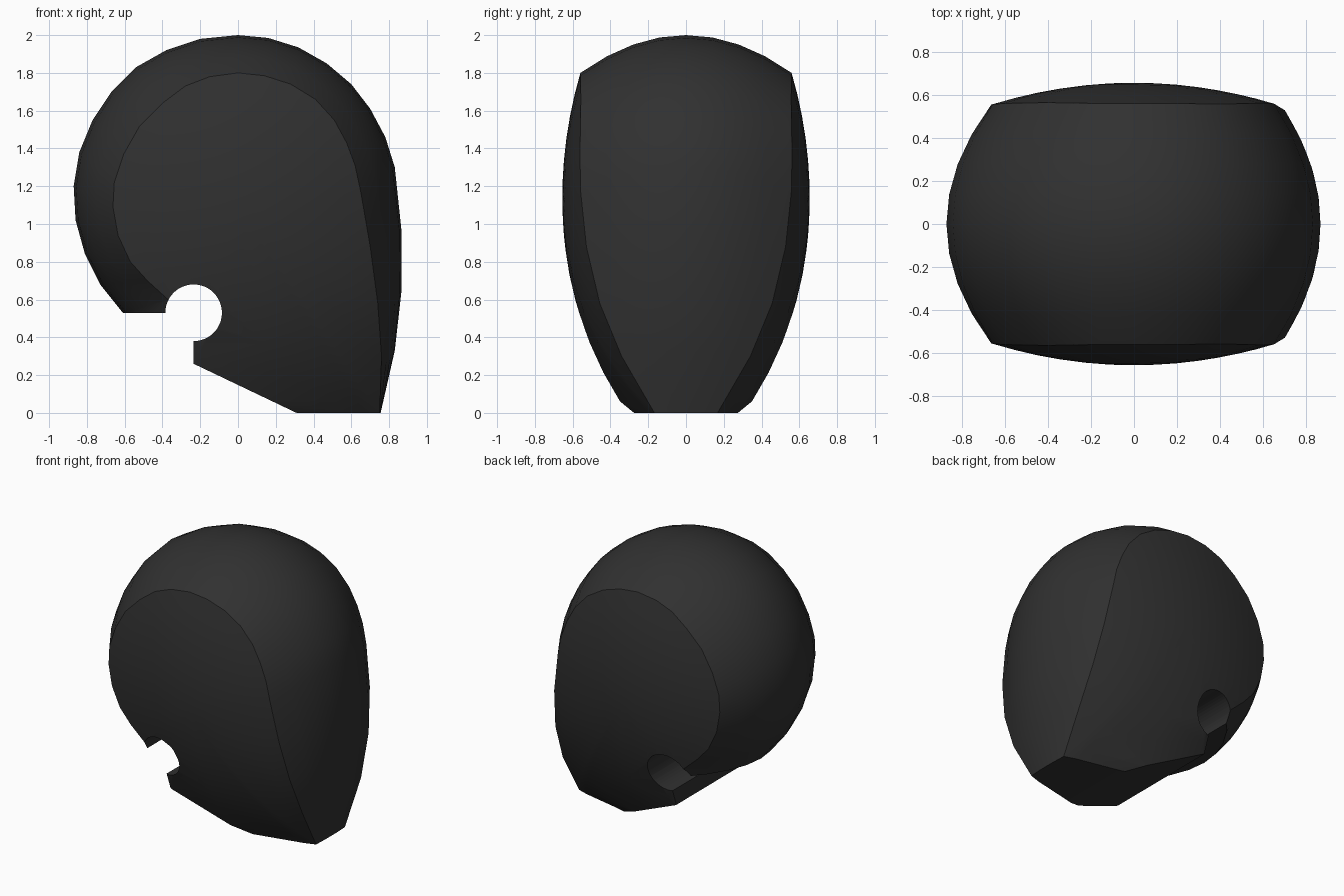
import bpy, bmesh, math

cube = bpy.data.objects.get("Cube")
if cube:
    bpy.data.objects.remove(cube, do_unlink=True)

mat = bpy.data.materials.new("charcoal black")
mat.use_nodes = True
COLOUR = (0.03, 0.03, 0.03, 1)
mat.diffuse_color = COLOUR
mat.node_tree.nodes["Principled BSDF"].inputs["Base Color"].default_value = COLOUR

# Stations around the head: side crease (x, z) paired with centre-line rim (x, z)
CREASE = [(0, 1.8), (.14, 1.785), (.28, 1.74), (.41, 1.66), (.51, 1.55), (.575, 1.43),
          (.62, 1.31), (.65, 1.17), (.70, .88), (.74, .58), (.76, .3), (.75, 0),
          (.73, -.1), (.2, -.1), (-.3, .05), (-.33, .42), (-.37, .6), (-.48, .70),
          (-.57, .80), (-.635, .94), (-.662, 1.09), (-.655, 1.22), (-.605, 1.37),
          (-.52, 1.52), (-.40, 1.64), (-.28, 1.73), (-.15, 1.78)]
RIM = [(0, 2), (.16, 1.985), (.32, 1.935), (.47, 1.85), (.6, 1.74), (.7, 1.61),
       (.78, 1.46), (.83, 1.3), (.865, .97), (.865, .64), (.83, .33), (.755, 0),
       (.73, -.1), (.2, -.12), (-.4, .05), (-.53, .40), (-.61, .53), (-.73, .68),
       (-.81, .84), (-.86, 1.02), (-.87, 1.2), (-.84, 1.38), (-.77, 1.55),
       (-.67, 1.7), (-.54, 1.83), (-.38, 1.92), (-.2, 1.98)]
CENTRE = (0.06, 1.0)
STRIPS, RINGS = 8, 7


def half_width(x, z):
    """Bulge of the side face, tapering towards the chin."""
    d = 1.14 - z
    y = .655 - .22 * d * d - (.03 * d ** 4 if d > 0 else 0)
    return y - (.23 + .065 * max(0, .6 - z)) * x * x


def bridge(bm, a, b):
    n = len(a)
    return [bm.faces.new((a[i], a[(i + 1) % n], b[(i + 1) % n], b[i])) for i in range(n)]


# Head shell: rounded rim band, then concentric rings for each bulging side
bm = bmesh.new()
band = []
for k in range(STRIPS + 1):
    t = 2 * k / STRIPS - 1
    band.append([bm.verts.new((rx + (cx - rx) * t * t, t * half_width(cx, cz),
                               rz + (cz - rz) * t * t))
                 for (cx, cz), (rx, rz) in zip(CREASE, RIM)])
for a, b in zip(band, band[1:]):
    bridge(bm, a, b)
for side, ring in ((-1, band[0]), (1, band[-1])):
    for i in range(len(ring)):
        bm.edges.get((ring[i], ring[(i + 1) % len(ring)])).smooth = False
    for k in range(1, RINGS):
        s = 1 - k / RINGS
        inner = []
        for cx, cz in CREASE:
            x, z = CENTRE[0] + (cx - CENTRE[0]) * s, CENTRE[1] + (cz - CENTRE[1]) * s
            inner.append(bm.verts.new((x, side * half_width(x, z), z)))
        bridge(bm, ring, inner)
        ring = inner
    tip = bm.verts.new((CENTRE[0], side * half_width(*CENTRE), CENTRE[1]))
    for i in range(len(ring)):
        bm.faces.new((ring[i], ring[(i + 1) % len(ring)], tip))
bmesh.ops.recalc_face_normals(bm, faces=bm.faces)
mesh = bpy.data.meshes.new("head_shell")
bm.to_mesh(mesh)
bm.free()
head = bpy.data.objects.new("head_shell", mesh)
bpy.context.collection.objects.link(head)
mesh.materials.append(mat)

# Cutter: jaw underside, nape and the round neck notch
outline = [(-.235, .26), (.31, 0), (1.2, 0), (1.2, -.5), (-1.2, -.5), (-1.2, .53)]
for i in range(37):
    a = math.radians(180 - 270 * i / 36)
    outline.append((-.235 + .15 * math.cos(a), .53 + .15 * math.sin(a)))
bm = bmesh.new()
face = bm.faces.new([bm.verts.new((x, -1, z)) for x, z in outline])
extruded = bmesh.ops.extrude_face_region(bm, geom=[face])["geom"]
bmesh.ops.translate(bm, vec=(0, 2, 0),
                    verts=[v for v in extruded if isinstance(v, bmesh.types.BMVert)])
bmesh.ops.recalc_face_normals(bm, faces=bm.faces)
cut_mesh = bpy.data.meshes.new("neck_cutter")
bm.to_mesh(cut_mesh)
bm.free()
cut_mesh.materials.append(mat)
cutter = bpy.data.objects.new("neck_cutter", cut_mesh)
bpy.context.collection.objects.link(cutter)
cutter.hide_render = True

# Cut, then shade smoothly with crisp creases
mod = head.modifiers.new("neck_cut", 'BOOLEAN')
mod.operation, mod.solver, mod.object = 'DIFFERENCE', 'EXACT', cutter
bpy.ops.object.select_all(action='DESELECT')
head.select_set(True)
bpy.context.view_layer.objects.active = head
bpy.ops.object.modifier_apply(modifier=mod.name)
bpy.data.objects.remove(cutter, do_unlink=True)
bpy.ops.object.shade_smooth_by_angle(angle=math.radians(28), keep_sharp_edges=True)
